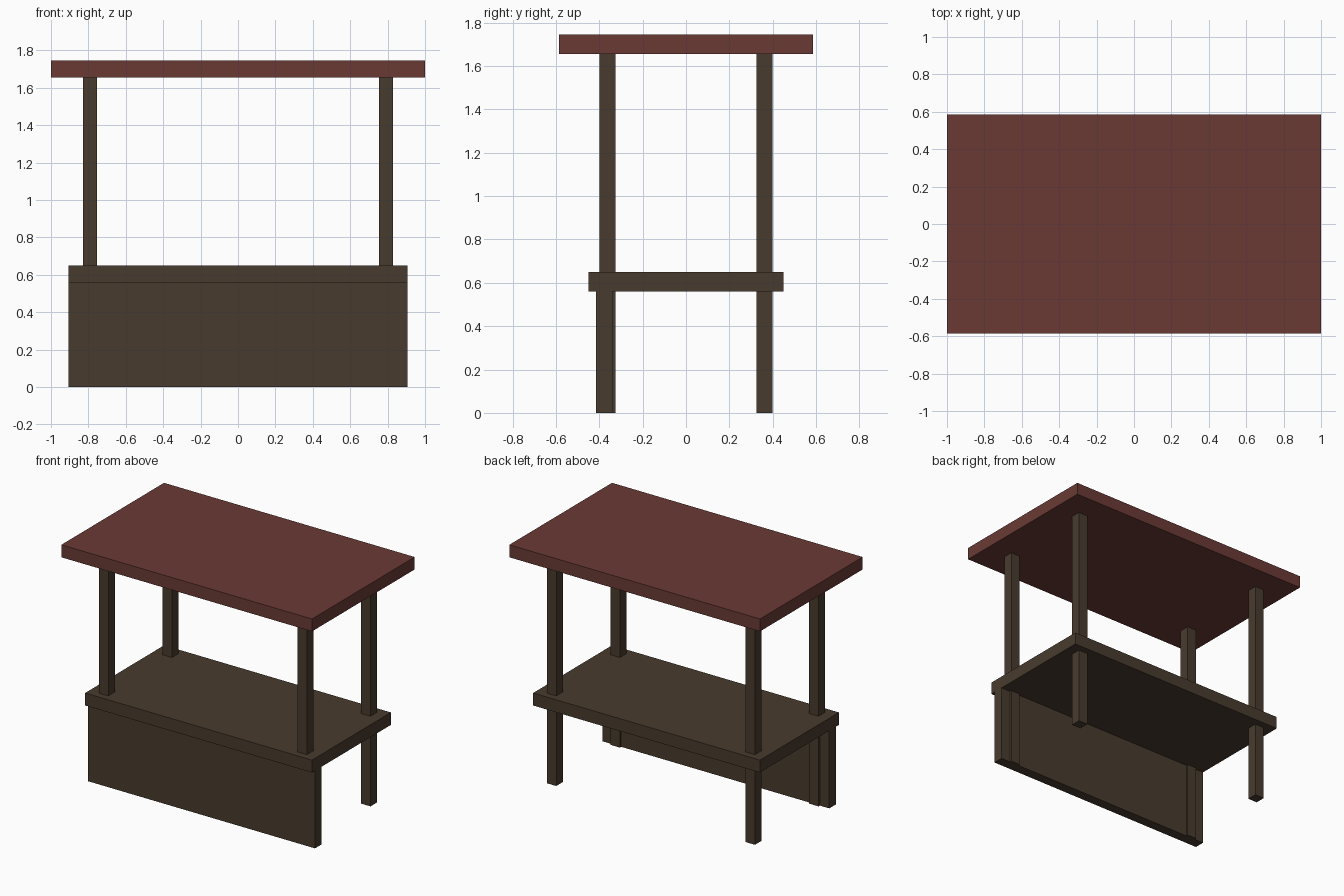
import bpy
import bmesh
from mathutils import Matrix, Vector

if "Cube" in bpy.data.objects:
    bpy.data.objects.remove(bpy.data.objects["Cube"])


def make_material(name, color):
    mat = bpy.data.materials.new(name)
    mat.diffuse_color = (*color, 1.0)
    mat.use_nodes = True
    mat.node_tree.nodes["Principled BSDF"].inputs["Base Color"].default_value = mat.diffuse_color
    return mat


wood = make_material("dark brown wood", (0.066, 0.044, 0.027))
red = make_material("dull red roof", (0.143, 0.042, 0.035))


def box(name, low, high, mat):
    """Box between two opposite corners."""
    low, high = Vector(low), Vector(high)
    bm = bmesh.new()
    bmesh.ops.create_cube(bm, size=1.0, matrix=Matrix.Diagonal((*(high - low), 1.0)))
    mesh = bpy.data.meshes.new(name)
    bm.to_mesh(mesh)
    bm.free()
    mesh.materials.append(mat)
    obj = bpy.data.objects.new(name, mesh)
    obj.location = (low + high) / 2
    bpy.context.collection.objects.link(obj)
    return obj


# Flat roof slab
box("roof", (-1.0, -0.585, 1.655), (1.0, 0.585, 1.745), red)

# Counter top and the panel closing the front below it
box("counter_top", (-0.905, -0.45, 0.56), (0.905, 0.45, 0.65), wood)
box("front_panel", (-0.905, -0.415, 0.0), (0.905, -0.34, 0.56), wood)

# Four posts running from the ground through the counter to the roof
HALF = 0.0375
for side, x in (("left", -0.7925), ("right", 0.7925)):
    for end, y in (("front", -0.3625), ("back", 0.3625)):
        box(f"{end}_{side}_post", (x - HALF, y - HALF, 0.0),
            (x + HALF, y + HALF, 1.655), wood)
